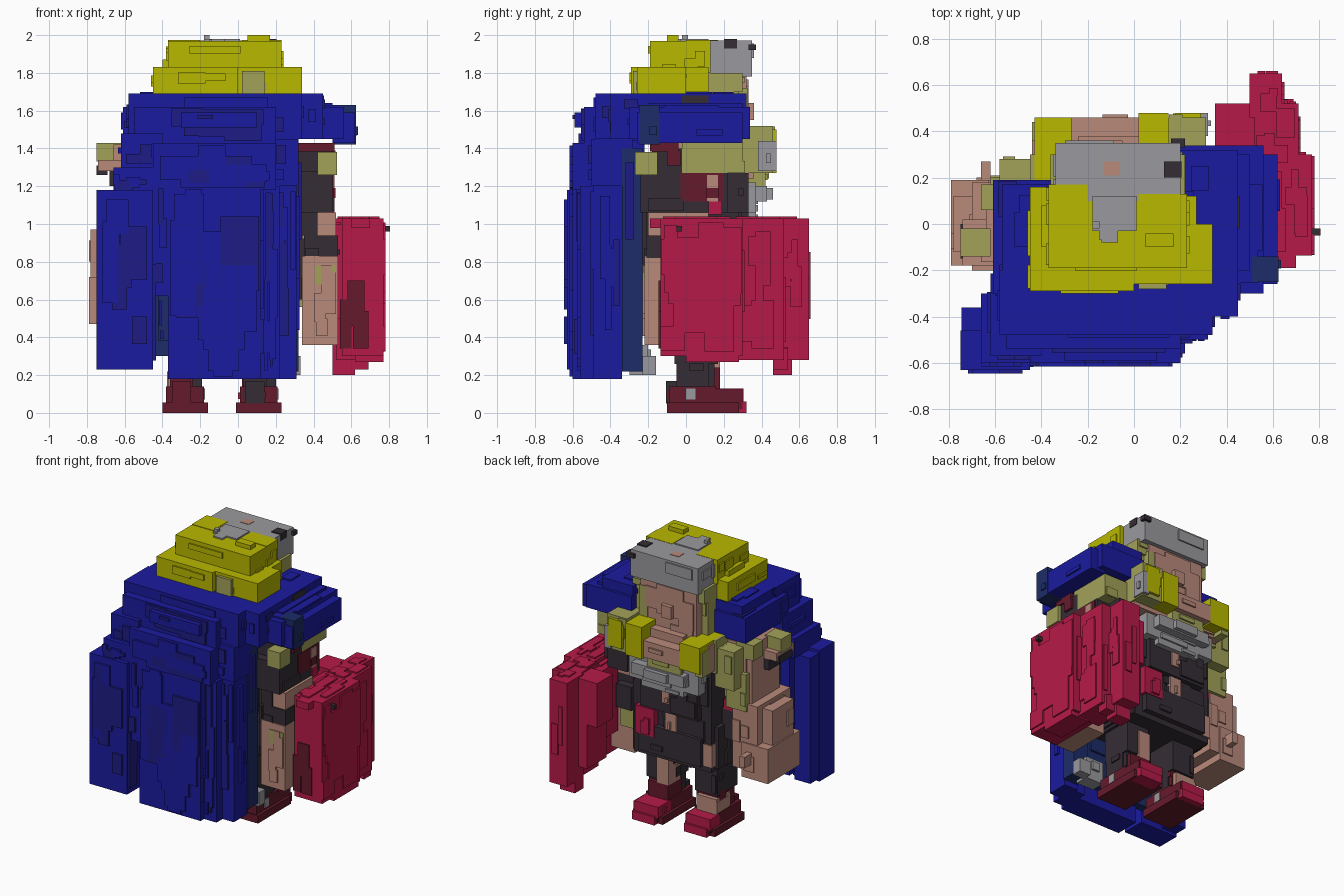
import bpy, bmesh, random
from mathutils import Matrix

random.seed(4)
if "Cube" in bpy.data.objects:
    bpy.data.objects.remove(bpy.data.objects["Cube"])

# Flat palette, given as display values and converted to linear
PALETTE = {
    "blue cloth": (27, 27, 160), "deep blue cloth": (30, 28, 134), "navy lining": (28, 44, 104),
    "crimson": (182, 26, 72), "dark red": (100, 26, 43), "yellow": (184, 184, 0),
    "olive fur": (162, 162, 90), "steel grey": (154, 154, 159), "skin": (186, 138, 123),
    "charcoal": (53, 45, 53)}
BLUE, DEEP, NAVY, RED, MAROON, YELLOW, OLIVE, GREY, SKIN, DARK = range(10)
mats = []
for name, rgb in PALETTE.items():
    lin = [((c / 255 + 0.055) / 1.055) ** 2.4 if c > 10 else c / 255 / 12.92 for c in rgb] + [1]
    m = bpy.data.materials.new(name)
    m.use_nodes = True
    m.diffuse_color = lin
    m.node_tree.nodes["Principled BSDF"].inputs["Base Color"].default_value = lin
    mats.append(m)


def add_box(bm, lo, hi, mat):
    size = [b - a for a, b in zip(lo, hi)]
    mid = [(a + b) / 2 for a, b in zip(lo, hi)]
    made = bmesh.ops.create_cube(bm, size=1, matrix=Matrix.Translation(mid) @ Matrix.Diagonal((*size, 1)))
    for f in {f for v in made["verts"] for f in v.link_faces}:
        f.material_index = mat


def part(name, boxes, bumps=0, sides="", alt=None, depth=0.016):
    """Blocks (x0, x1, y0, y1, z0, z1, colour) plus small raised plates on the chosen sides."""
    bm = bmesh.new()
    for x0, x1, y0, y1, z0, z1, mat in boxes:
        add_box(bm, (x0, y0, z0), (x1, y1, z1), mat)
    weights = [(b[1] - b[0] + b[3] - b[2]) * (b[5] - b[4]) for b in boxes]
    for i in range(bumps):
        b = random.choices(boxes, weights)[0]
        side = random.choice(sides.split())
        axis = "xyz".index(side[1])
        lo, hi = [0] * 3, [0] * 3
        for k in range(3):
            a, c = b[2 * k], b[2 * k + 1]
            w = (c - a) * random.uniform(0.15, 0.5)
            lo[k] = random.uniform(a, c - w)
            hi[k] = lo[k] + w
        edge = b[2 * axis + (side[0] == "+")]
        lo[axis], hi[axis] = edge - depth, edge + depth
        add_box(bm, lo, hi, alt if alt is not None and i % 2 else b[6])
    me = bpy.data.meshes.new(name)
    bm.to_mesh(me)
    bm.free()
    for m in mats:
        me.materials.append(m)
    ob = bpy.data.objects.new(name, me)
    bpy.context.scene.collection.objects.link(ob)


# Long cape: stepped vertical folds
part("cape_lower", [
    (-.75, -.45, -.63, -.46, .23, 1.18, BLUE),
    (-.745, -.62, -.60, -.36, .25, 1.16, BLUE),
    (-.62, -.56, -.48, -.30, .30, 1.20, BLUE),
    (-.45, -.37, -.60, -.42, .62, 1.20, BLUE),
    (-.42, -.36, -.46, -.40, .38, .65, NAVY),
    (-.37, .12, -.60, -.42, .18, 1.20, BLUE),
    (.12, .22, -.56, -.36, .18, 1.20, BLUE),
    (.20, .31, -.49, -.34, .18, 1.25, BLUE),
    (.20, .32, -.34, -.23, .22, 1.40, NAVY)], 80, "-y -y -y +x", DEEP)
part("cape_upper", [
    (-.66, -.45, -.60, -.30, 1.16, 1.30, BLUE),
    (-.62, -.40, -.57, -.22, 1.28, 1.48, BLUE),
    (-.45, .20, -.60, -.34, 1.18, 1.43, BLUE),
    (.18, .32, -.50, -.28, 1.20, 1.45, BLUE),
    (-.55, .20, -.54, -.30, 1.42, 1.62, BLUE)], 36, "-y -y -x", DEEP)
part("cape_lining", [
    (-.60, .20, -.44, -.38, .30, 1.35, NAVY),
    (.24, .33, -.23, -.16, .20, .30, GREY),
    (.10, .24, -.30, -.20, .20, .36, GREY)], 8, "+y")

# Hood collar wrapping around the head
part("collar", [
    (-.58, .34, -.48, -.20, 1.45, 1.69, BLUE),
    (-.61, -.34, -.30, .19, 1.44, 1.62, BLUE),
    (-.57, -.34, -.30, .17, 1.60, 1.69, BLUE),
    (.30, .45, -.40, -.10, 1.45, 1.69, BLUE),
    (.20, .56, -.30, .34, 1.45, 1.62, BLUE),
    (.20, .45, -.20, .32, 1.60, 1.69, BLUE),
    (.44, .50, -.20, .30, 1.60, 1.64, BLUE),
    (.50, .62, -.26, .30, 1.43, 1.59, BLUE),
    (.51, .625, -.25, -.14, 1.42, 1.63, NAVY),
    (.40, .455, -.02, .12, 1.63, 1.68, DARK),
    (-.30, .10, -.59, -.45, 1.51, 1.59, BLUE)], 44, "+z -y -x +x", DEEP, .01)

# Head with hair at the back and a steel brow band on the face side
part("head", [
    (-.31, .14, -.10, .32, 1.30, 1.82, SKIN),
    (.12, .20, .02, .28, 1.45, 1.80, OLIVE),
    (.08, .15, .24, .325, 1.46, 1.72, OLIVE),
    (-.36, -.30, .02, .26, 1.45, 1.80, OLIVE),
    (-.13, -.05, .31, .36, 1.55, 1.64, SKIN),
    (-.24, .08, .30, .38, 1.36, 1.46, SKIN)], 8, "+y", None, .01)
part("helmet", [
    (-.34, .20, .10, .35, 1.78, 1.972, GREY),
    (-.18, .01, -.03, .12, 1.85, 1.98, GREY),
    (-.14, -.07, -.08, .00, 1.85, 1.98, GREY),
    (-.36, .22, .00, .30, 1.70, 1.80, OLIVE),
    (.13, .205, .20, .27, 1.93, 1.98, DARK),
    (-.13, -.06, .21, .27, 1.95, 1.975, SKIN),
    (.16, .22, .33, .37, 1.92, 1.95, DARK)], 6, "+y -x", None, .01)
part("hair", [
    (-.37, .23, -.19, .10, 1.80, 1.97, YELLOW),
    (-.37, -.20, .00, .17, 1.80, 1.974, YELLOW),
    (.02, .23, .00, .13, 1.80, 1.974, YELLOW),
    (-.45, .00, -.29, .16, 1.69, 1.83, YELLOW),
    (.00, .34, -.26, .00, 1.69, 1.83, YELLOW),
    (.00, .27, -.10, .12, 1.70, 1.83, YELLOW),
    (-.40, -.36, -.10, .08, 1.80, 1.87, YELLOW),
    (.02, .14, -.28, -.20, 1.69, 1.81, OLIVE),
    (.05, .17, -.10, -.04, 1.95, 2.0, YELLOW),
    (-.18, -.15, -.02, .01, 1.95, 2.0, GREY)], 22, "-y +x -x", None, .01)

# Fur mantle with braids across the chest
part("mantle", [
    (-.44, .30, -.10, .36, 1.24, 1.44, SKIN),
    (-.27, .02, .34, .46, 1.28, 1.40, SKIN),
    (-.24, .02, .33, .42, 1.20, 1.29, OLIVE),
    (-.43, -.27, .18, .46, 1.27, 1.46, YELLOW),
    (-.44, -.38, .30, .44, 1.24, 1.42, OLIVE),
    (.02, .15, .32, .48, 1.27, 1.50, YELLOW),
    (.15, .31, .28, .46, 1.27, 1.52, OLIVE),
    (.18, .29, .44, .48, 1.30, 1.50, YELLOW),
    (.27, .32, .38, .48, 1.28, 1.44, GREY),
    (.30, .50, -.02, .30, 1.27, 1.43, OLIVE),
    (-.45, -.38, .06, .30, 1.22, 1.46, OLIVE),
    (-.58, -.43, .10, .28, 1.12, 1.40, OLIVE)], 14, "+y +y -x +x", None, .012)

# Body armour
part("torso", [
    (-.40, .22, -.14, .28, .48, 1.26, DARK),
    (-.43, .24, -.10, .24, .50, .80, DARK),
    (-.34, .16, .10, .32, .52, .72, DARK),
    (-.32, .14, .10, .33, .85, 1.08, DARK),
    (.03, .18, .24, .325, .64, .84, RED),
    (-.14, -.05, .25, .315, .72, .86, SKIN),
    (-.10, -.04, .25, .34, .92, 1.04, SKIN),
    (-.41, -.34, .20, .29, .52, .68, SKIN),
    (-.30, .00, -.24, -.12, .50, 1.25, DARK)], 38, "+y +y -x +x")
part("gorget", [
    (-.36, .20, .10, .37, 1.06, 1.22, GREY),
    (-.28, .14, .32, .43, 1.12, 1.20, GREY),
    (-.16, .02, .36, .46, 1.13, 1.19, GREY),
    (-.24, .10, .28, .37, 1.02, 1.10, GREY)], 8, "+y -x", None, .012)

# Legs and boots: one of each on both sides of the body
for side, cx, s in (("left", .11, 1), ("right", -.28, -1)):
    dy = .02 * s
    part(side + "_leg", [
        (cx - .09, cx + .09, -.06, .17, .26, .52, DARK),
        (cx - .08, cx + .08, -.04, .15, .12, .28, MAROON if s < 0 else DARK),
        (cx - .09, cx + .07, .02, .18, .13, .24, SKIN if s < 0 else MAROON),
        (cx - .095, cx, .04, .18, .24 if s > 0 else .14, .44 if s > 0 else .22, SKIN),
        (cx + .04, cx + .09, -.05, .12, .14, .28, DARK)], 6, "+y -x +x", None, .01)
    part(side + "_boot", [
        (cx - .12, cx + .12, -.10, .26 + dy, 0, .055, MAROON),
        (cx - .10, cx + .10, -.09, .16, .05, .14, MAROON),
        (cx - .09, cx + .10, .14, .28 + dy, .02, .125, MAROON),
        (cx - .10, cx + .09, .16, .285 + dy, .05, .13, RED),
        (cx - .07, cx + .03, -.105, -.05, .05, .17, DARK if s > 0 else MAROON),
        (cx + .06, cx + .105, .00, .05, .07, .13, GREY),
        (cx - .08, cx + .10, .22, .30 + dy, 0, .06, RED)], 4, "-y -x", None, .01)

# Arm behind the shield
part("left_arm", [
    (.22, .50, -.24, .22, 1.06, 1.28, DARK),
    (.22, .50, -.18, .02, 1.26, 1.40, DARK),
    (.32, .51, -.19, -.04, 1.385, 1.43, MAROON),
    (.42, .525, -.27, -.15, 1.26, 1.38, OLIVE),
    (.40, .515, -.10, -.03, 1.31, 1.39, MAROON),
    (.30, .505, -.03, .20, 1.12, 1.27, MAROON),
    (.30, .51, .11, .17, 1.12, 1.26, SKIN),
    (.30, .51, .12, .19, 1.05, 1.12, RED),
    (.24, .40, .20, .33, 1.06, 1.27, DARK),
    (.34, .52, -.20, .12, .92, 1.06, SKIN),
    (.33, .42, -.21, -.10, .94, 1.06, DARK),
    (.35, .53, -.21, .10, .82, .94, DARK),
    (.34, .53, -.22, .10, .36, .83, SKIN),
    (.41, .52, -.225, -.15, .68, .78, OLIVE),
    (.33, .45, .06, .16, .69, .86, DARK),
    (.32, .42, .02, .15, .56, .69, OLIVE),
    (.28, .36, -.16, .08, .60, 1.06, DARK)], 14, "-y +x", None, .01)

# Free arm with a large fist
part("right_arm", [
    (-.64, -.42, -.16, .16, 1.00, 1.42, SKIN),
    (-.75, -.62, -.14, -.02, 1.33, 1.43, OLIVE),
    (-.66, -.60, -.165, -.05, 1.30, 1.42, SKIN),
    (-.66, -.52, .06, .17, 1.32, 1.43, OLIVE),
    (-.74, -.60, -.18, .02, 1.28, 1.34, SKIN),
    (-.75, -.69, -.15, .00, 1.26, 1.31, DARK),
    (-.68, -.60, -.12, .02, 1.20, 1.28, DARK),
    (-.62, -.46, .04, .20, .95, 1.22, OLIVE),
    (-.62, -.42, .05, .17, .91, .98, RED),
    (-.50, -.41, .05, .17, .70, .92, DARK),
    (-.70, -.50, -.20, .18, .52, 1.00, SKIN),
    (-.79, -.58, -.18, .19, .47, .72, SKIN),
    (-.78, -.70, -.12, .12, .70, .97, SKIN),
    (-.66, -.62, .18, .27, .58, .66, SKIN)], 8, "-x +y", None, .01)

# Shield: stepped curved slab
part("shield", [
    (.55, .77, -.135, .30, .30, 1.03, RED),
    (.60, .70, -.19, -.10, .98, 1.03, RED),
    (.52, .71, .26, .52, .28, 1.03, RED),
    (.50, .64, .46, .65, .28, 1.03, RED),
    (.50, .62, .46, .56, .20, .32, RED),
    (.62, .77, .00, .28, .27, .34, RED),
    (.60, .69, .46, .54, .23, .34, RED),
    (.35, .56, .34, .52, .70, 1.02, RED),
    (.43, .56, .30, .52, .38, .72, RED),
    (.46, .56, .12, .40, .50, 1.00, RED),
    (.54, .60, -.14, -.05, .34, .60, MAROON),
    (.58, .67, -.145, -.12, .46, .70, MAROON),
    (.61, .69, -.145, -.12, .34, .54, MAROON),
    (.76, .805, -.05, -.02, .96, .99, DARK)], 60, "+x +x +x +y +z", None, .01)
